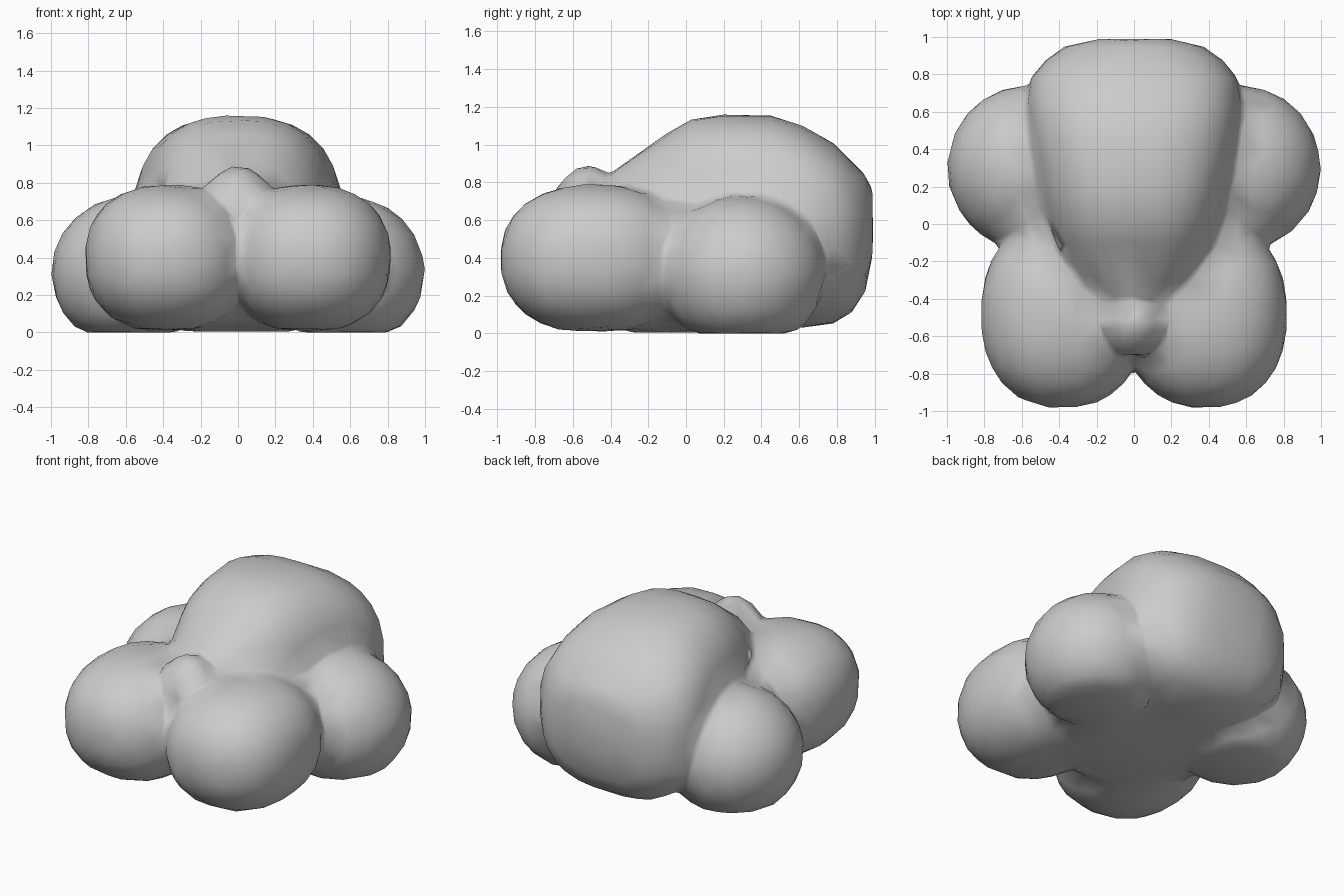
import bpy, bmesh, math

if "Cube" in bpy.data.objects:
    bpy.data.objects.remove(bpy.data.objects["Cube"])

grey = bpy.data.materials.new("light grey")
grey.diffuse_color = (0.6, 0.6, 0.6, 1)
grey.use_nodes = True
grey.node_tree.nodes["Principled BSDF"].inputs["Base Color"].default_value = grey.diffuse_color

bm = bmesh.new()


def lobe(centre, radii, n=2.3, floor=0.0, seg=32):
    """Slightly boxy ellipsoid, flattened where it meets the floor."""
    made = bmesh.ops.create_uvsphere(bm, u_segments=seg, v_segments=seg // 2, radius=1)
    for v in made["verts"]:
        k = sum(abs(c) ** n for c in v.co) ** (-1 / n)
        v.co = [centre[i] + radii[i] * v.co[i] * k for i in range(3)]
        v.co.z = max(v.co.z, floor)


def loft(sections, n=2.6, seg=36):
    """Rounded cross-sections (y, half width, bottom, top) joined along y."""
    rings = []
    for y, w, zb, zt in sections:
        ring = []
        for i in range(seg):
            a = 2 * math.pi * i / seg
            c, s = math.cos(a), math.sin(a)
            k = (abs(c) ** n + abs(s) ** n) ** (-1 / n)
            ring.append(bm.verts.new((w * c * k, y, (zb + zt) / 2 + (zt - zb) / 2 * s * k)))
        rings.append(ring)
    for a, b in zip(rings, rings[1:]):
        for i in range(seg):
            j = (i + 1) % seg
            bm.faces.new((a[i], a[j], b[j], b[i]))
    bm.faces.new(rings[0][::-1])
    bm.faces.new(rings[-1])


# front and side lobes, mirrored
for s in (-1, 1):
    lobe((s * 0.38, -0.48, 0.395), (0.44, 0.505, 0.395), 2.3, 0.012)
    lobe((s * 0.57, 0.30, 0.32), (0.43, 0.44, 0.41), 2.0)

# low core filling the valleys between the lobes
lobe((0, -0.06, 0.37), (0.68, 0.56, 0.375), 2.8, 0.004)

# tall back lobe, tapering towards the front
loft([(-0.60, 0.12, 0.30, 0.75), (-0.42, 0.22, 0.15, 0.83), (-0.30, 0.33, 0.10, 0.92),
      (-0.10, 0.43, 0.04, 1.06), (0.03, 0.47, 0.02, 1.135), (0.20, 0.51, 0.02, 1.16),
      (0.45, 0.555, 0.02, 1.155), (0.62, 0.57, 0.03, 1.10), (0.78, 0.555, 0.05, 1.01),
      (0.88, 0.47, 0.11, 0.91), (0.95, 0.37, 0.22, 0.84), (0.99, 0.20, 0.42, 0.76)])

# small peaked bump between the front lobes
lobe((0, -0.52, 0.70), (0.22, 0.20, 0.20), 1.5, 0.0, 16)

bmesh.ops.recalc_face_normals(bm, faces=bm.faces)
mesh = bpy.data.meshes.new("cloud")
bm.to_mesh(mesh)
bm.free()
mesh.materials.append(grey)
cloud = bpy.data.objects.new("cloud", mesh)
bpy.context.collection.objects.link(cloud)

# fuse the lobes, soften the creases, then reduce to broad facets
fuse = cloud.modifiers.new("fuse", 'REMESH')
fuse.mode = 'VOXEL'
fuse.voxel_size = 0.025
fuse.use_smooth_shade = True
soften = cloud.modifiers.new("soften", 'SMOOTH')
soften.factor = 0.5
soften.iterations = 8
facet = cloud.modifiers.new("facet", 'DECIMATE')
facet.ratio = 0.03
